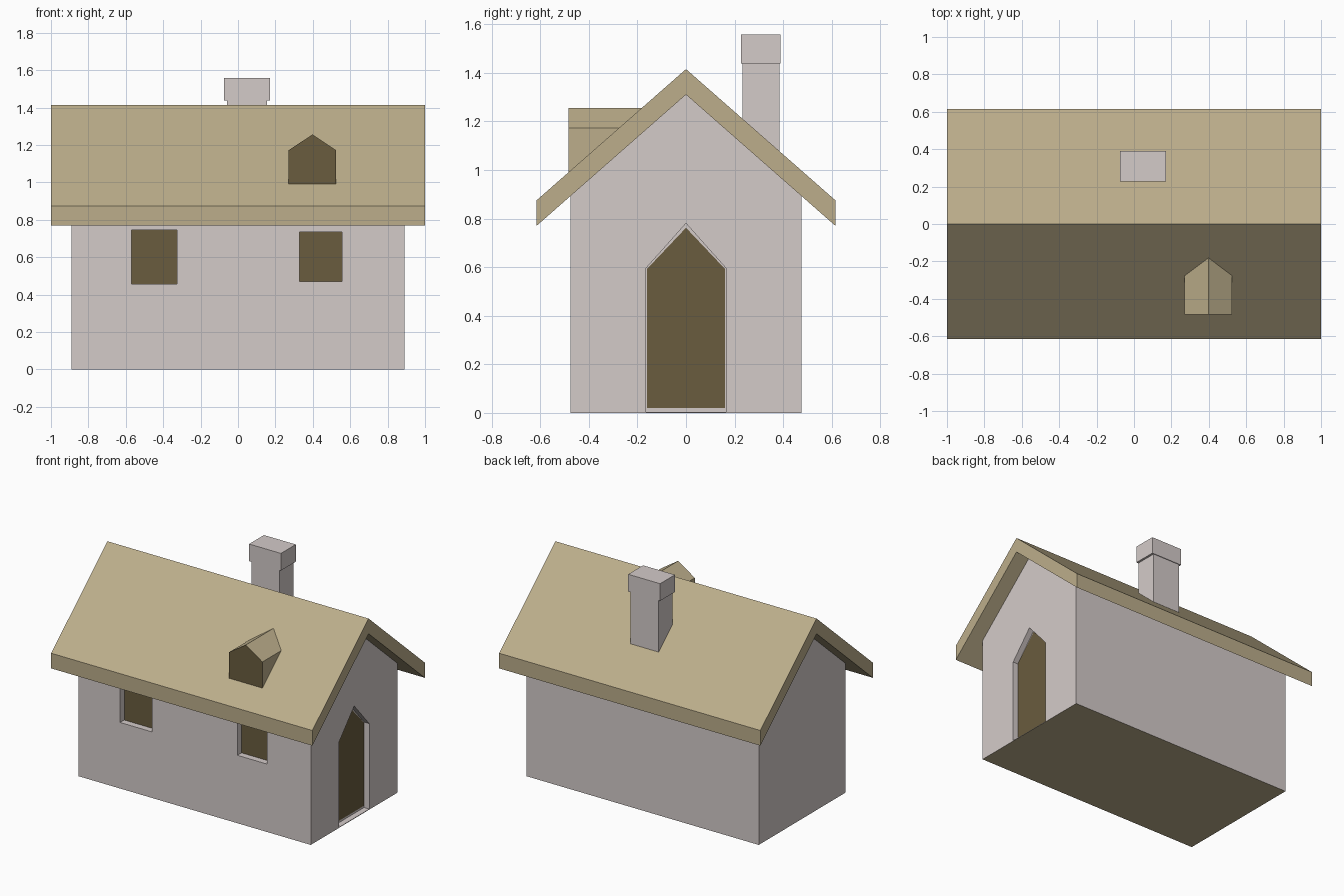
import bpy, bmesh
from mathutils import Vector

if "Cube" in bpy.data.objects:
    bpy.data.objects.remove(bpy.data.objects["Cube"])


def make_material(name, rgb):
    """Flat colour given as 0-255 sRGB, stored as linear."""
    mat = bpy.data.materials.new(name)
    lin = [((c / 255 + 0.055) / 1.055) ** 2.4 for c in rgb]
    mat.diffuse_color = (*lin, 1.0)
    mat.use_nodes = True
    mat.node_tree.nodes["Principled BSDF"].inputs["Base Color"].default_value = mat.diffuse_color
    return mat


WALL = make_material("pale plaster", (212, 203, 201))
ROOF = make_material("tan thatch", (188, 174, 139))
DARK = make_material("dark brown", (106, 92, 62))


def prism(name, profile, axis, a, b, *mats):
    """Extrude a closed profile along x (points are y,z) or y (points are x,z)."""
    bm = bmesh.new()
    place = (lambda u, v, t: (t, u, v)) if axis == "x" else (lambda u, v, t: (u, t, v))
    ends = [[bm.verts.new(place(u, v, t)) for u, v in profile] for t in (a, b)]
    n = len(profile)
    for ring in ends:
        bm.faces.new(ring)
    for i in range(n):
        j = (i + 1) % n
        bm.faces.new((ends[0][i], ends[0][j], ends[1][j], ends[1][i]))
    bmesh.ops.recalc_face_normals(bm, faces=bm.faces)
    mesh = bpy.data.meshes.new(name)
    bm.to_mesh(mesh)
    bm.free()
    for m in mats:
        mesh.materials.append(m)
    obj = bpy.data.objects.new(name, mesh)
    bpy.context.collection.objects.link(obj)
    return obj


def rect(u0, u1, v0, v1):
    return [(u0, v0), (u1, v0), (u1, v1), (u0, v1)]


def house_shape(u, half, v0, eave, apex):
    return [(u - half, v0), (u + half, v0), (u + half, eave), (u, apex), (u - half, eave)]


def paint(obj, direction, index):
    """Recolour the faces that look in one direction."""
    for p in obj.data.polygons:
        if p.normal.dot(Vector(direction)) > 0.9:
            p.material_index = index


def cut(obj, cutter):
    mod = obj.modifiers.new("recess", "BOOLEAN")
    mod.operation, mod.solver, mod.object = "DIFFERENCE", "EXACT", cutter
    bpy.context.view_layer.objects.active = obj
    bpy.ops.object.modifier_apply(modifier=mod.name)
    bpy.data.objects.remove(cutter)


# Walls with gable ends; the underside takes the roof colour
HX, HY = 0.89, 0.475
walls = prism("walls", house_shape(0, HY, 0, 0.90, 1.317), "x", -HX, HX, WALL, ROOF)
paint(walls, (0, 0, -1), 1)

# Door recess and door panel on the right gable
cut(walls, prism("door_cutter", house_shape(0, 0.165, 0.004, 0.595, 0.78), "x", HX - 0.04, HX + 0.1, WALL))
prism("door", house_shape(0, 0.16, 0.02, 0.593, 0.762), "x", HX - 0.045, HX - 0.036, DARK)

# Window recesses and panes on the front
for side, r in (("left", (-0.57, -0.325, 0.457, 0.745)), ("right", (0.328, 0.556, 0.47, 0.735))):
    cut(walls, prism("window_cutter", rect(*r), "y", -HY - 0.1, -HY + 0.05, WALL))
    prism(side + "_window", rect(*r), "y", -HY + 0.045, -HY + 0.052, DARK)

# Roof slab, folded at the ridge
prism("roof", [(-0.615, 0.77), (0, 1.31), (0.615, 0.77), (0.615, 0.875), (0, 1.415), (-0.615, 0.875)],
      "x", -1, 1, ROOF)

# Dormer with a dark front
dormer = prism("dormer", house_shape(0.398, 0.127, 0.991, 1.172, 1.256), "y", -0.483, -0.17, ROOF, DARK)
paint(dormer, (0, -1, 0), 1)

# Chimney shaft and its wider cap
prism("chimney_shaft", rect(-0.06, 0.155, 1.0, 1.45), "y", 0.232, 0.384, WALL)
prism("chimney_cap", rect(-0.074, 0.17, 1.438, 1.557), "y", 0.227, 0.389, WALL)
